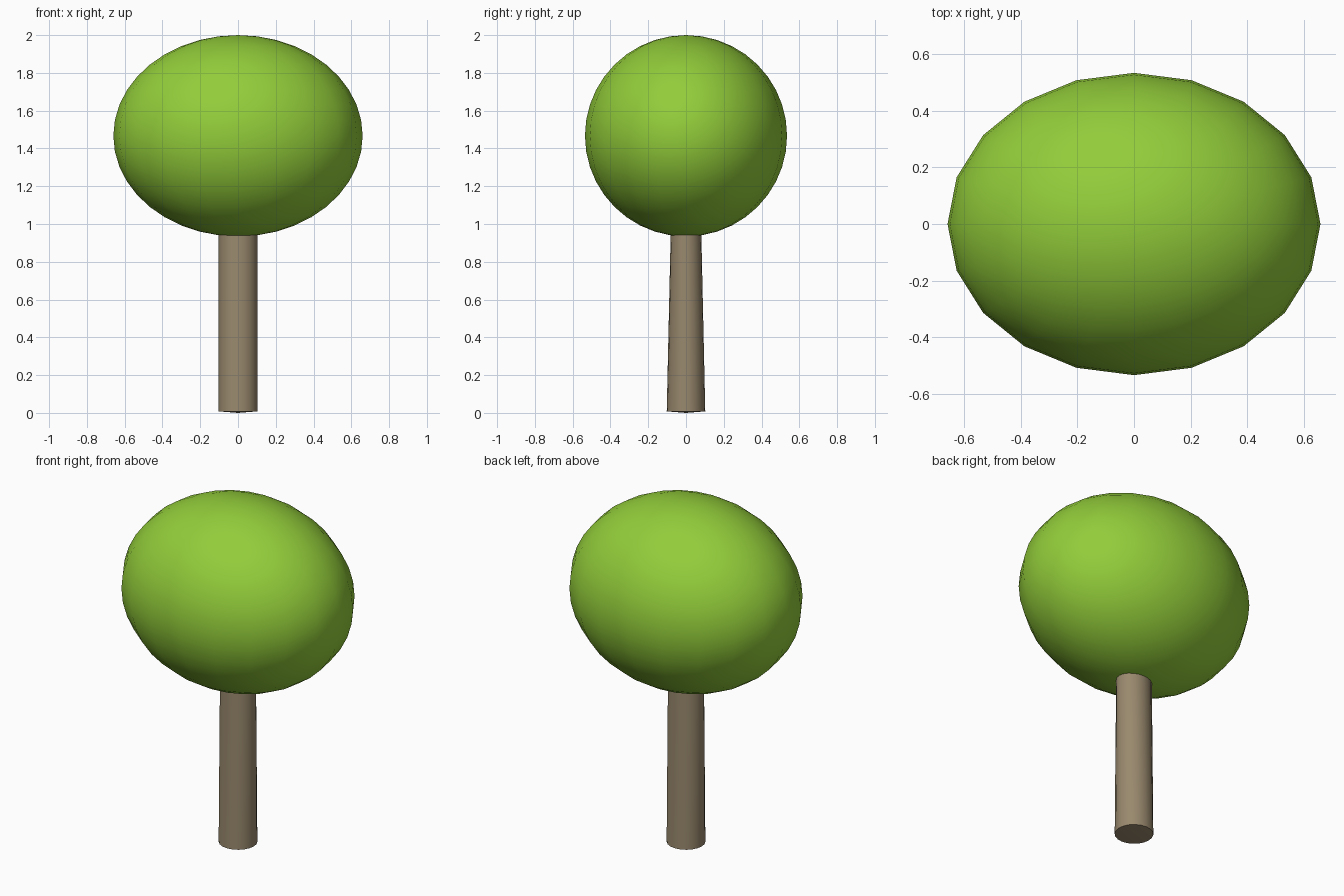
import bpy
import bmesh
import math

SIDES = 20

cube = bpy.data.objects.get("Cube")
if cube:
    bpy.data.objects.remove(cube, do_unlink=True)


def make_material(name, rgb):
    mat = bpy.data.materials.new(name)
    mat.use_nodes = True
    colour = (*rgb, 1.0)
    mat.diffuse_color = colour
    bsdf = mat.node_tree.nodes["Principled BSDF"]
    bsdf.inputs["Base Color"].default_value = colour
    bsdf.inputs["Roughness"].default_value = 0.9
    return mat


def finish(obj, name, mat):
    obj.name = name
    obj.data.name = name
    obj.data.materials.append(mat)
    bpy.ops.object.shade_smooth_by_angle(angle=math.radians(40))


leaf_green = make_material("leaf green", (0.29, 0.61, 0.042))
bark_brown = make_material("bark brown", (0.32, 0.25, 0.155))

# Crown: a stretched ball of leaves
bpy.ops.mesh.primitive_uv_sphere_add(segments=SIDES, ring_count=SIDES, radius=1)
crown = bpy.context.object
for v in crown.data.vertices:
    v.co.x *= 0.66
    v.co.y *= 0.535
    v.co.z = 1.467 + v.co.z * 0.533
finish(crown, "crown", leaf_green)

# Trunk: a round post narrowing in depth only, with a slightly domed foot
FOOT, TOP = 0.008, 1.0
bpy.ops.mesh.primitive_cylinder_add(vertices=SIDES, radius=1, depth=1)
trunk = bpy.context.object
bm = bmesh.new()
bm.from_mesh(trunk.data)
for v in bm.verts:
    high = v.co.z > 0
    v.co.x *= 0.103
    v.co.y *= 0.08 if high else 0.102
    v.co.z = TOP if high else FOOT
base = min(bm.faces, key=lambda f: f.calc_center_median().z)
centre = bmesh.ops.poke(bm, faces=[base])["verts"][0]
centre.co.z = 0
bm.to_mesh(trunk.data)
bm.free()
finish(trunk, "trunk", bark_brown)
